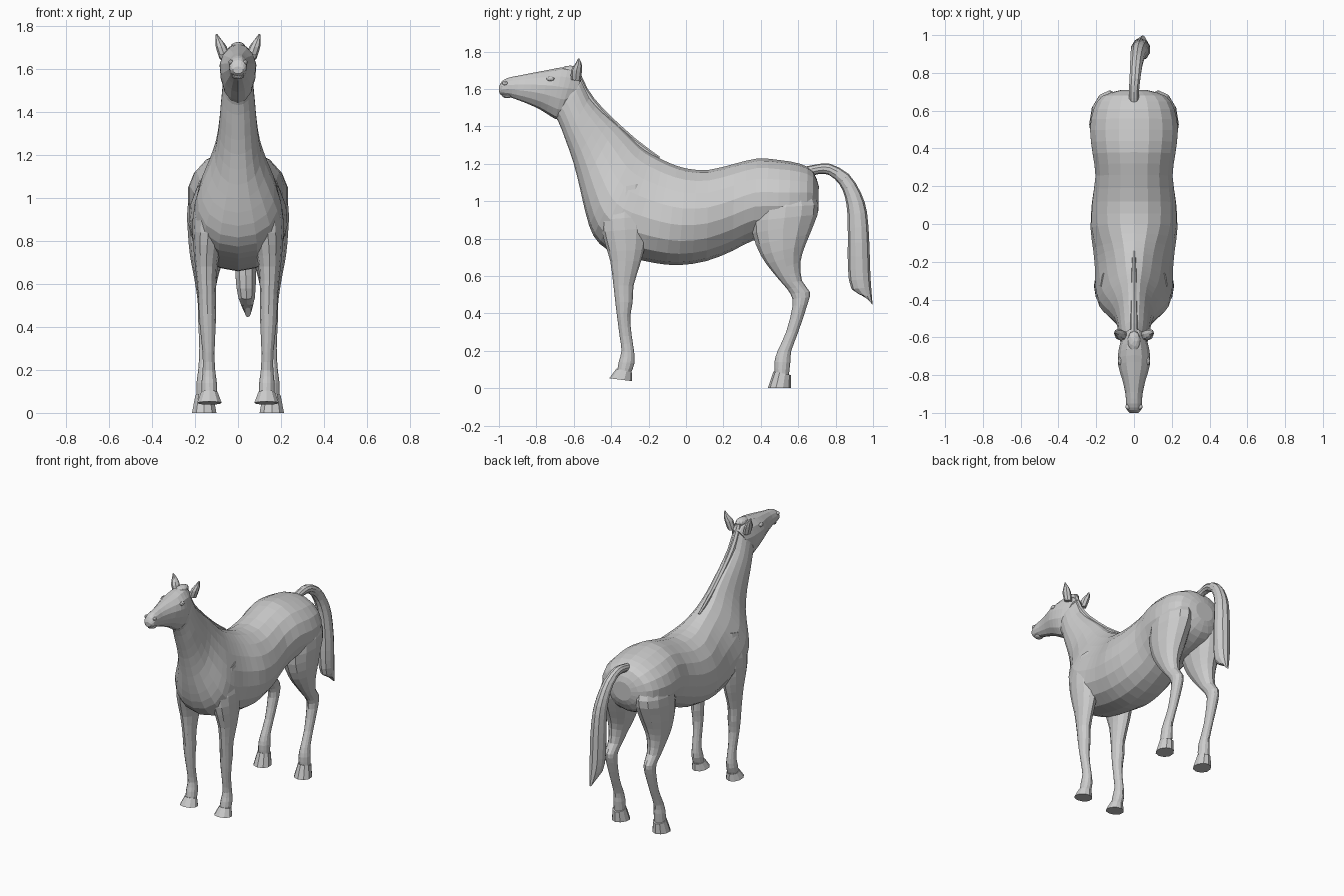
import bpy, bmesh, math
from mathutils import Vector


def smooth_rings(rings, steps):
    """Catmull-Rom in-betweens for a list of equal-length number tuples."""
    out = []
    n = len(rings)
    for i in range(n - 1):
        p0, p1, p2, p3 = (rings[max(0, min(n - 1, i + k))] for k in (-1, 0, 1, 2))
        for s in range(steps):
            t = s / steps
            out.append([0.5 * (2 * b + (c - a) * t + (2 * a - 5 * b + 4 * c - d) * t * t
                               + (3 * b - a - 3 * c + d) * t ** 3)
                        for a, b, c, d in zip(p0, p1, p2, p3)])
    out.append(list(rings[-1]))
    return out


def loft(name, rings, sides=12, steps=2, mirror=False):
    """Skin rings given as (y1, z1, y2, z2, half_width, centre_x, egg).
    Each ring spans two side-profile points; egg > 0 widens the second end."""
    bm = bmesh.new()
    loops = []
    for y1, z1, y2, z2, w, cx, egg in smooth_rings(rings, steps):
        a, b = Vector((cx, y1, z1)), Vector((cx, y2, z2))
        mid, half = (a + b) / 2, (a - b) / 2
        loop = []
        for k in range(sides):
            t = 2 * math.pi * k / sides
            c = math.cos(t)
            p = mid + half * c
            p.x += w * math.sin(t) * (1 - egg * c)
            loop.append(bm.verts.new(p))
        loops.append(loop)
    for la, lb in zip(loops, loops[1:]):
        for k in range(sides):
            j = (k + 1) % sides
            bm.faces.new((la[k], la[j], lb[j], lb[k]))
    bm.faces.new(loops[0])
    bm.faces.new(loops[-1])
    return finish(name, bm, mirror)


def ball(name, centre, size, mirror=False):
    bm = bmesh.new()
    bmesh.ops.create_icosphere(bm, subdivisions=2, radius=1)
    for v in bm.verts:
        v.co = Vector([c + s * q for c, s, q in zip(centre, size, v.co)])
    return finish(name, bm, mirror)


def finish(name, bm, mirror):
    bmesh.ops.recalc_face_normals(bm, faces=bm.faces)
    me = bpy.data.meshes.new(name)
    bm.to_mesh(me)
    bm.free()
    ob = bpy.data.objects.new(name, me)
    bpy.context.collection.objects.link(ob)
    if mirror:
        ob.modifiers.new("Mirror", 'MIRROR').use_mirror_merge = False
    return ob


# Trunk and neck: one skin from rump to behind the jaw (top point, bottom point)
loft("trunk_and_neck", [
    (.71, 1.08, .708, .95, .07, 0, 0),
    (.68, 1.16, .675, .88, .17, 0, 0),
    (.61, 1.20, .60, .83, .218, 0, 0),
    (.50, 1.22, .49, .80, .236, 0, 0),
    (.38, 1.228, .36, .79, .222, 0, 0),
    (.26, 1.20, .25, .735, .207, 0, 0),
    (.12, 1.167, .11, .68, .225, 0, .03),
    (.0, 1.175, -.04, .658, .23, 0, .08),
    (-.09, 1.205, -.17, .67, .212, 0, .2),
    (-.15, 1.235, -.30, .70, .20, 0, .28),
    (-.21, 1.27, -.42, .74, .195, 0, .35),
    (-.26, 1.31, -.495, .815, .178, 0, .38),
    (-.31, 1.36, -.535, .93, .142, 0, .35),
    (-.37, 1.415, -.565, 1.06, .107, 0, .2),
    (-.44, 1.475, -.60, 1.20, .09, 0, .12),
    (-.515, 1.555, -.645, 1.33, .08, 0, .1),
    (-.555, 1.64, -.685, 1.43, .07, 0, .1),
    (-.60, 1.69, -.73, 1.49, .06, 0, .1)], sides=18)

# Head
loft("head", [
    (-.555, 1.66, -.63, 1.50, .055, 0, 0),
    (-.60, 1.708, -.68, 1.44, .075, 0, 0),
    (-.66, 1.716, -.72, 1.452, .084, 0, -.08),
    (-.73, 1.703, -.78, 1.49, .083, 0, -.15),
    (-.81, 1.688, -.85, 1.522, .062, 0, -.1),
    (-.89, 1.672, -.91, 1.545, .046, 0, 0),
    (-.95, 1.66, -.955, 1.56, .043, 0, 0),
    (-.985, 1.64, -.985, 1.566, .037, 0, 0),
    (-1.0, 1.61, -.998, 1.577, .024, 0, 0)], sides=14)
ball("eye", (.074, -.725, 1.655), (.012, .022, .014), True)
ball("nostril", (.033, -.968, 1.63), (.012, .016, .012), True)
ball("lower_lip", (0, -.955, 1.565), (.03, .03, .014))

# Ears
loft("ear", [
    (-.615, 1.65, -.565, 1.64, .026, .06, 0),
    (-.615, 1.70, -.555, 1.70, .026, .077, 0),
    (-.592, 1.735, -.558, 1.735, .014, .091, 0),
    (-.578, 1.762, -.57, 1.762, .003, .10, 0)], sides=8, mirror=True)

# Forelock and mane ridge
ball("forelock", (0, -.62, 1.70), (.035, .055, .025))
loft("mane", [
    (-.57, 1.70, -.60, 1.64, .022, 0, 0),
    (-.525, 1.60, -.56, 1.55, .022, 0, 0),
    (-.44, 1.492, -.48, 1.43, .02, 0, 0),
    (-.27, 1.335, -.31, 1.28, .016, 0, 0),
    (-.14, 1.238, -.16, 1.19, .010, 0, 0)], sides=8)

# Front legs (front point, back point)
loft("front_leg", [
    (-.42, 1.06, -.22, 1.10, .06, .115, 0),
    (-.455, .90, -.205, .92, .078, .132, 0),
    (-.435, .78, -.21, .80, .066, .143, 0),
    (-.405, .68, -.24, .68, .052, .147, 0),
    (-.388, .55, -.28, .55, .041, .144, 0),
    (-.378, .46, -.285, .46, .040, .142, 0),
    (-.368, .38, -.298, .38, .035, .140, 0),
    (-.355, .28, -.29, .28, .028, .137, 0),
    (-.345, .20, -.278, .20, .029, .135, 0),
    (-.36, .14, -.275, .135, .036, .134, 0),
    (-.368, .09, -.295, .08, .036, .133, 0)], mirror=True)

# Hind legs
loft("hind_leg", [
    (.42, 1.12, .64, 1.12, .07, .11, 0),
    (.36, .96, .708, .98, .105, .128, 0),
    (.355, .83, .685, .88, .100, .134, 0),
    (.40, .71, .638, .765, .082, .142, 0),
    (.46, .625, .612, .675, .060, .148, 0),
    (.515, .56, .62, .575, .044, .150, 0),
    (.558, .505, .662, .515, .037, .150, 0),
    (.57, .44, .65, .45, .036, .150, 0),
    (.535, .30, .60, .30, .028, .152, 0),
    (.49, .20, .563, .20, .030, .155, 0),
    (.473, .14, .558, .14, .037, .156, 0),
    (.475, .08, .55, .07, .037, .157, 0)], mirror=True)

# Hooves: straight-sided, flat soles
loft("front_hoof", [
    (-.372, .105, -.29, .085, .040, .133, 0),
    (-.41, .053, -.288, .038, .058, .133, -.1)], sides=10, steps=1, mirror=True)
loft("hind_hoof", [
    (.468, .09, .562, .07, .043, .157, 0),
    (.437, .0, .562, .0, .058, .157, -.1)], sides=10, steps=1, mirror=True)

# Tail: arches up, then hangs (outer point, inner point)
loft("tail", [
    (.64, 1.185, .66, 1.13, .026, 0, 0),
    (.70, 1.197, .71, 1.145, .028, 0, 0),
    (.77, 1.20, .765, 1.14, .030, .005, 0),
    (.87, 1.145, .82, 1.09, .034, .012, 0),
    (.935, 1.045, .85, 1.02, .040, .02, 0),
    (.968, .94, .863, .93, .046, .028, 0),
    (.98, .78, .865, .78, .052, .034, 0),
    (.985, .63, .866, .64, .050, .036, 0),
    (.99, .54, .885, .53, .040, .04, 0),
    (.998, .445, .96, .49, .014, .046, 0)], sides=10)
